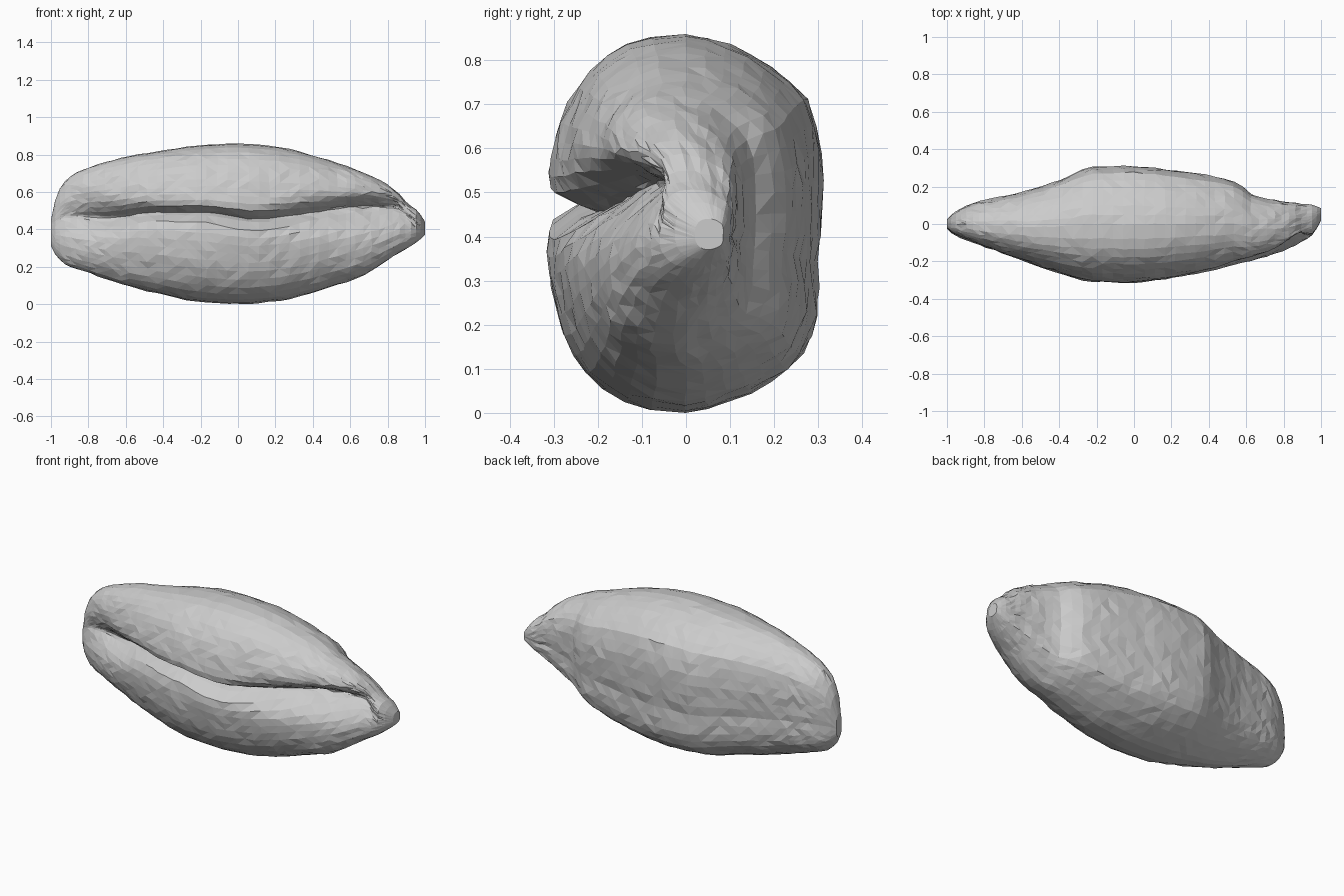
import bpy, bmesh, math, random

if "Cube" in bpy.data.objects:
    bpy.data.objects.remove(bpy.data.objects["Cube"])

random.seed(4)

# station: x, z bottom, z top, y front, y back
STATIONS = [
    (-1.00, 0.31, 0.45, -0.025, 0.025), (-0.97, 0.255, 0.58, -0.06, 0.055),
    (-0.92, 0.21, 0.66, -0.09, 0.085), (-0.85, 0.185, 0.71, -0.12, 0.115),
    (-0.60, 0.10, 0.787, -0.20, 0.17), (-0.40, 0.05, 0.822, -0.265, 0.235),
    (-0.20, 0.01, 0.85, -0.312, 0.31), (0.00, 0.00, 0.857, -0.315, 0.312),
    (0.20, 0.015, 0.842, -0.29, 0.288), (0.40, 0.06, 0.795, -0.26, 0.26),
    (0.54, 0.105, 0.75, -0.23, 0.225), (0.64, 0.14, 0.715, -0.21, 0.155),
    (0.75, 0.20, 0.665, -0.175, 0.128), (0.84, 0.26, 0.61, -0.14, 0.115),
    (0.91, 0.30, 0.535, -0.10, 0.108), (0.96, 0.335, 0.50, -0.06, 0.10),
    (1.00, 0.37, 0.44, 0.02, 0.085),
]
# crease: x, z centre, depth, width below, width above
CREASE = [
    (-1.00, 0.43, 0.00, 0.08, 0.08), (-0.92, 0.47, 0.04, 0.09, 0.08),
    (-0.70, 0.46, 0.11, 0.06, 0.06), (-0.45, 0.49, 0.10, 0.035, 0.025),
    (-0.20, 0.49, 0.10, 0.03, 0.02), (0.10, 0.455, 0.11, 0.03, 0.025),
    (0.40, 0.49, 0.13, 0.06, 0.04), (0.65, 0.52, 0.14, 0.09, 0.045),
    (0.84, 0.52, 0.10, 0.09, 0.045), (0.94, 0.45, 0.02, 0.06, 0.05),
    (1.00, 0.405, 0.00, 0.05, 0.05),
]
# faceted back of the cross-section, bottom to top (y, z as fractions)
BACK = [(0, -1), (0.32, -0.94), (0.62, -0.83), (0.85, -0.69), (0.95, -0.48),
        (0.95, -0.2), (0.99, 0.08), (0.98, 0.38), (0.88, 0.66), (0.62, 0.83),
        (0.32, 0.95), (0, 1)]


def sample(table, x):
    """Smooth (monotone-safe hermite) interpolation of a station table."""
    n = len(table)
    i = 0
    while i < n - 2 and x > table[i + 1][0]:
        i += 1

    def slope(k, c):
        if k == 0 or k == n - 1:
            e = (0, 1) if k == 0 else (n - 2, n - 1)
            return (table[e[1]][c] - table[e[0]][c]) / (table[e[1]][0] - table[e[0]][0])
        l = (table[k][c] - table[k - 1][c]) / (table[k][0] - table[k - 1][0])
        r = (table[k + 1][c] - table[k][c]) / (table[k + 1][0] - table[k][0])
        return 0 if l * r <= 0 else 2 * l * r / (l + r)

    a, b = table[i], table[i + 1]
    d = b[0] - a[0]
    t = min(1, max(0, (x - a[0]) / d))
    return [a[c] * (1 + 2 * t) * (1 - t) ** 2 + b[c] * t * t * (3 - 2 * t)
            + d * (slope(i, c) * t * (1 - t) ** 2 - slope(i + 1, c) * t * t * (1 - t))
            for c in range(1, len(a))]


def sgnpow(v, p):
    return math.copysign(abs(v) ** p, v)


# lofted seed body: faceted back, two rounded front lobes meeting at a crease
HALF, RINGS = 13, 46
P_FRONT = 2 / 2.45
bm = bmesh.new()
rings = []
for i in range(RINGS + 1):
    x = -math.cos(math.pi * i / RINGS) * 0.5 + (2 * i / RINGS - 1) * 0.5
    z0, z1, y0, y1 = sample(STATIONS, x)
    zg, depth, below, above = sample(CREASE, x)
    cz, h, cy, w = (z0 + z1) / 2, (z1 - z0) / 2, (y0 + y1) / 2, (y1 - y0) / 2
    points = []
    for (ya, za), (yb, zb) in zip(BACK, BACK[1:]):
        points.append((cy + ya * w, cz + za * h))
        points.append((cy + (ya + yb) / 2 * w * 1.01, cz + (za + zb) / 2 * h * 1.01))
    # each lobe's angles crowd towards the crease line
    g = max(-0.9, min(0.9, (zg - cz) / h))
    ag = math.pi - math.asin(sgnpow(g, 1 / P_FRONT))
    angles = [ag + (math.pi / 2 - ag) * (1 - k / HALF) ** 1.6 for k in range(HALF)]
    angles += [ag + (1.5 * math.pi - ag) * (k / HALF) ** 1.6 for k in range(HALF)]
    for a in angles:
        c, s = min(0, math.cos(a)), math.sin(a)
        z = cz + sgnpow(s, P_FRONT) * h
        r = abs(z - zg) / (above if z > zg else below)
        y = cy + sgnpow(c, P_FRONT) * w
        points.append((y + depth * math.exp(-r ** 1.4) * min(1, -c * 2), z))
    ring = []
    for y, z in points:
        j = 0.004 * min(1, (1 - abs(x)) * 8)
        ring.append(bm.verts.new((x + random.uniform(-j, j),
                                  y + random.uniform(-j, j),
                                  z + random.uniform(-j, j) * 0.7)))
    rings.append(ring)

# triangulated skin with irregular diagonals
N = len(rings[0])
for i in range(RINGS):
    r, q = rings[i], rings[i + 1]
    for k in range(N):
        n = (k + 1) % N
        if random.random() < 0.5:
            tris = (r[k], r[n], q[k]), (r[n], q[n], q[k])
        else:
            tris = (r[k], r[n], q[n]), (r[k], q[n], q[k])
        for t in tris:
            bm.faces.new(t)
bm.faces.new(rings[0])
bm.faces.new(rings[-1])
bmesh.ops.recalc_face_normals(bm, faces=bm.faces)

mesh = bpy.data.meshes.new("seed_body")
bm.to_mesh(mesh)
bm.free()
# sit exactly on the ground
low = min(v.co.z for v in mesh.vertices)
for v in mesh.vertices:
    v.co.z -= low
seed = bpy.data.objects.new("seed_body", mesh)
bpy.context.collection.objects.link(seed)
